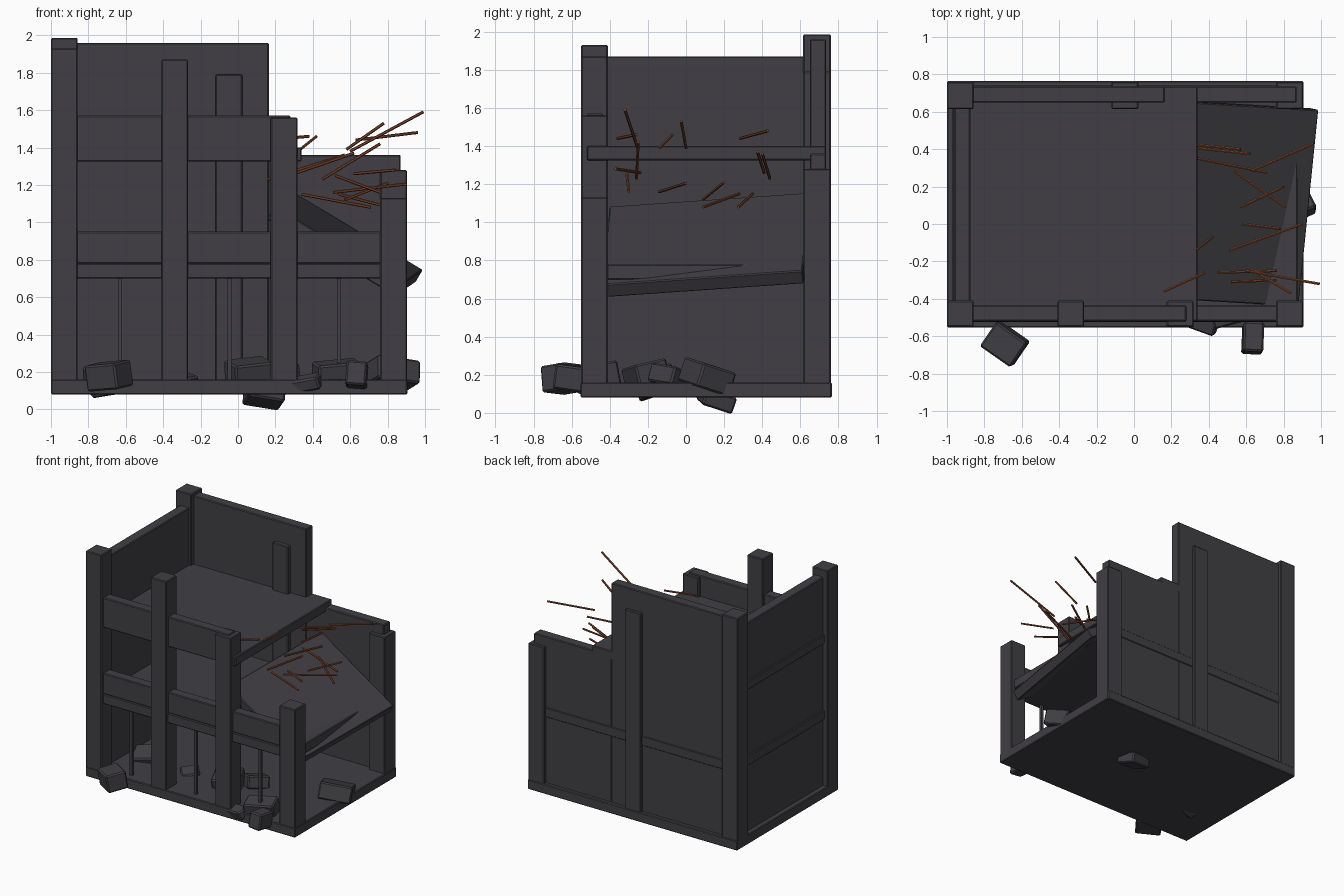
import bpy
import math
from mathutils import Matrix, Vector

cube = bpy.data.objects.get("Cube")
if cube:
    bpy.data.objects.remove(cube, do_unlink=True)


def make_material(name, colour):
    material = bpy.data.materials.new(name)
    material.use_nodes = True
    material.diffuse_color = colour
    material.node_tree.nodes["Principled BSDF"].inputs["Base Color"].default_value = colour
    return material


concrete = make_material("dark concrete", (.052, .049, .057, 1))
rust = make_material("rusty steel", (.22, .065, .028, 1))


def finish(obj, name, material, bevel=0):
    obj.name = name
    obj.data.materials.append(material)
    if bevel:
        modifier = obj.modifiers.new("worn edges", "BEVEL")
        modifier.width = bevel
        modifier.segments = 1
    return obj


def block(name, x, y, z, bevel=.006):
    """Axis-aligned block from its extents on each axis."""
    bpy.ops.mesh.primitive_cube_add(size=1)
    obj = bpy.context.object
    extents = (x, y, z)
    size = [high - low for low, high in extents]
    centre = [(high + low) / 2 for low, high in extents]
    obj.data.transform(Matrix.Diagonal((*size, 1)))
    obj.location = centre
    return finish(obj, name, concrete, bevel)


# Shared depth and height ranges
FRONT = (-.55, -.41)
BACK = (.615, .76)
GROUND_TOP = .16
full_depth = (-.52, .735)
beam_depth = (-.52, -.435)

# Foundation and the two floors
block("foundation", (-1, .905), (-.553, .765), (.08, GROUND_TOP))
block("middle_floor", (-.97, .875), (-.525, .74), (.7, .78))
block("upper_floor", (-.97, .34), full_depth, (1.325, 1.4))

# Broken-off posts: name, left edge, depth range, top
posts = [
    ("front_right_corner_post", -1, FRONT, 1.93),
    ("front_inner_post", -.41, FRONT, 1.87),
    ("front_broken_post", .175, FRONT, 1.56),
    ("front_left_corner_post", .76, FRONT, 1.13),
    ("back_right_corner_post", -1, BACK, 1.985),
    ("back_middle_post", -.12, BACK, 1.79),
    ("back_left_corner_post", .76, BACK, 1.28),
]
for name, left, depth, top in posts:
    block(name, (left, left + .143), depth, (.1, top))

# Front parapet beams and window bars
block("lower_front_beam", (-.96, .87), beam_depth, (.78, .95))
block("upper_front_beam", (-.96, .28), beam_depth, (1.33, 1.57))
for i in range(3):
    centre = -.63 + i * .585
    block("window_bar", (centre - .011, centre + .011), (-.49, -.468), (.15, .7), 0)

# Stepped back wall and solid side wall
block("tall_back_wall", (-.96, .165), (.65, .735), (.15, 1.96))
block("low_back_wall", (.16, .87), (.65, .735), (.15, 1.36))
block("side_wall", (-.96, -.875), (-.48, .69), (.15, 1.87))

# Collapsed floor slab, leaning down towards the open side
down = Vector((1, -.06, -.6)).normalized()
across = Vector((.1, 1, .07)).normalized()
up = down.cross(across)
across = up.cross(down)
slab = block("collapsed_slab", (-.4, .4), (-.53, .53), (-.04, .04))
rotation = Matrix((down, across, up)).transposed()
slab.matrix_world = Matrix.Translation(Vector((.592, .105, .915)) - up * .04) @ rotation.to_4x4()


# Reinforcing rods from one end to the other
def rod(start, end):
    start, end = Vector(start), Vector(end)
    direction = end - start
    bpy.ops.mesh.primitive_cylinder_add(vertices=6, radius=.008, depth=direction.length)
    obj = bpy.context.object
    obj.location = (start + end) / 2
    obj.rotation_euler = direction.to_track_quat("Z", "Y").to_euler()
    finish(obj, "reinforcing_rod", rust)


rods = [
    ((.16, .44, 1.23), (.57, .4, 1.36)),
    ((.3, .41, 1.26), (.62, .375, 1.37)),
    ((.34, .35, 1.15), (.71, .275, 1.08)),
    ((.63, .285, 1.44), (.96, .43, 1.48)),
    ((.54, .28, 1.15), (.81, .09, 1.08)),
    ((.57, .09, 1.12), (.8, .2, 1.21)),
    ((.58, 0, 1.39), (.78, -.025, 1.53)),
    ((.51, -.14, 1.16), (.9, 0, 1.205)),
    ((.32, -.15, 1.38), (.42, -.07, 1.46)),
    ((.16, -.36, 1.44), (.38, -.26, 1.46)),
    ((.6, -.25, 1.38), (.99, -.32, 1.59)),
    ((.52, -.31, 1.25), (.76, -.3, 1.16)),
    ((.45, -.26, 1.23), (.76, -.25, 1.42)),
    ((.62, -.24, 1.26), (.84, -.37, 1.28)),
]
for start, end in rods:
    rod(start, end)


# Tumbled rubble: centre, size, tilt and turn in degrees
def rubble(centre, size, tilt, turn):
    obj = block("rubble", *[(-side / 2, side / 2) for side in size], bevel=.01)
    obj.location = centre
    obj.rotation_euler = (math.radians(tilt), math.radians(-tilt / 2), math.radians(turn))


rubble((-.69, -.64, .18), (.2, .16, .14), 8, -35)
rubble((.635, -.61, .185), (.11, .16, .13), -8, -3)
rubble((.53, -.45, .19), (.24, .15, .13), 10, 15)
rubble((.36, -.52, .14), (.18, .1, .07), 20, -20)
rubble((.06, -.21, .2), (.22, .18, .12), 12, 20)
rubble((.23, -.09, .19), (.17, .14, .1), -15, 50)
rubble((.14, .16, .075), (.2, .17, .09), -18, 10)
rubble((.82, .11, .19), (.25, .2, .13), -16, 25)
rubble((-.3, -.19, .15), (.14, .12, .07), 14, 40)
rubble((-.7, -.16, .16), (.22, .17, .13), 18, 15)
